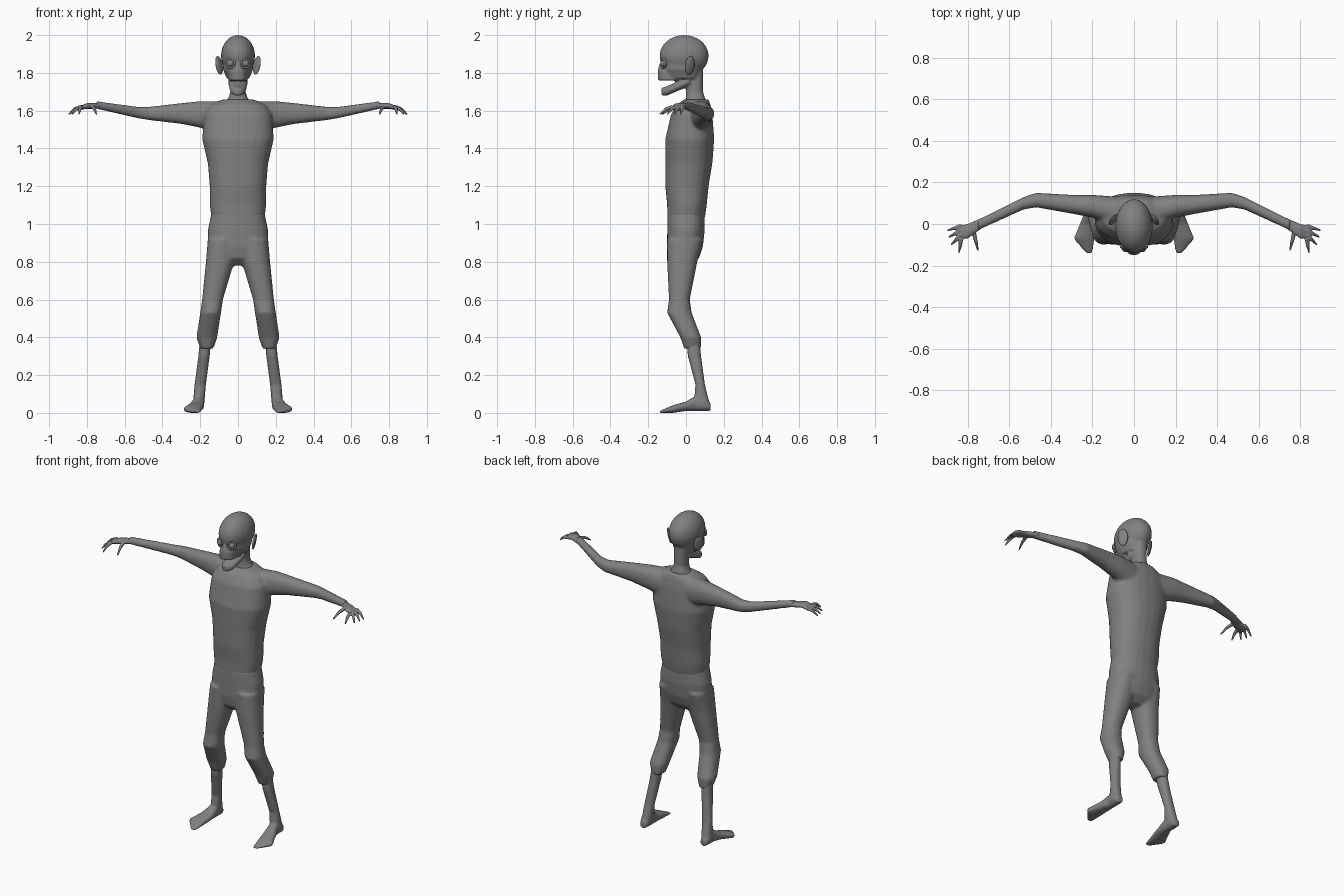
import bpy, bmesh, math
from mathutils import Matrix, Vector

default = bpy.data.objects.get("Cube")
if default:
    bpy.data.objects.remove(default)

color = (0.22, 0.22, 0.22, 1)
grey = bpy.data.materials.new("plain grey")
grey.use_nodes = True
grey.diffuse_color = color
grey.node_tree.nodes["Principled BSDF"].inputs["Base Color"].default_value = color


def rounded(angle, power):
    """Point on a unit superellipse."""
    return [math.copysign(abs(k) ** (2 / power), k) for k in (math.cos(angle), math.sin(angle))]


def loft(bm, axis, rings, side=1, power=2.3, sides=24):
    """Skin rings (position, low u, high u, low v, high v) along an axis.
    Rings with one value fewer are symmetric in u. The side mirrors x."""
    loops = []
    for position, *span, low_v, high_v in rings:
        low_u, high_u = span if len(span) == 2 else (-span[0], span[0])
        loop = []
        for i in range(sides):
            across, along = rounded(math.tau * (i + 0.5) / sides, power)
            u = (low_u + high_u + across * (high_u - low_u)) / 2
            v = (low_v + high_v + along * (high_v - low_v)) / 2
            x, y, z = {"x": (position, u, v), "y": (u, position, v), "z": (u, v, position)}[axis]
            loop.append(bm.verts.new((x * side, y, z)))
        loops.append(loop)
    for lower, upper in zip(loops, loops[1:]):
        for i in range(sides):
            j = (i + 1) % sides
            bm.faces.new((lower[i], lower[j], upper[j], upper[i]))
    bm.faces.new(loops[0])
    bm.faces.new(loops[-1])


def ball(bm, center, size, turn=Matrix()):
    matrix = Matrix.Translation(center) @ turn @ Matrix.Diagonal((*size, 1))
    bmesh.ops.create_uvsphere(bm, u_segments=24, v_segments=16, radius=1, matrix=matrix)


def taper(bm, start, end, start_radius, end_radius):
    """Cone between two points."""
    span = end - start
    turn = span.to_track_quat("Z", "Y").to_matrix().to_4x4()
    matrix = Matrix.Translation((start + end) / 2) @ turn
    bmesh.ops.create_cone(bm, cap_ends=True, segments=10, radius1=start_radius,
                          radius2=end_radius, depth=span.length, matrix=matrix)


def finish(name, bm, voxel=None, relax=3):
    """Make the object; a voxel size fuses overlapping volumes into one skin."""
    bmesh.ops.recalc_face_normals(bm, faces=bm.faces)
    mesh = bpy.data.meshes.new(name)
    bm.to_mesh(mesh)
    bm.free()
    for polygon in mesh.polygons:
        polygon.use_smooth = True
    mesh.materials.append(grey)
    part = bpy.data.objects.new(name, mesh)
    bpy.context.collection.objects.link(part)
    if voxel:
        fuse = part.modifiers.new("fuse", "REMESH")
        fuse.mode = "VOXEL"
        fuse.voxel_size = voxel
        fuse.use_smooth_shade = True
        soften = part.modifiers.new("soften", "SMOOTH")
        soften.iterations = relax


sides_of_body = ((1, "left"), (-1, "right"))

# Shirt: torso and both sleeved arms fused together
torso = [
    (1.03, .14, -.1, .1), (1.1, .15, -.1, .11), (1.2, .15, -.11, .12),
    (1.32, .16, -.11, .14), (1.45, .19, -.11, .15), (1.58, .18, -.08, .14),
    (1.63, .15, -.05, .13), (1.66, .08, -.01, .12),
]
arm = [
    (.06, -.02, .13, 1.47, 1.65), (.2, .03, .14, 1.51, 1.65),
    (.3, .05, .14, 1.53, 1.64), (.47, .08, .15, 1.55, 1.62),
    (.53, .07, .13, 1.56, 1.62), (.75, -.03, .02, 1.61, 1.65),
]
bm = bmesh.new()
loft(bm, "z", torso)
for side, word in sides_of_body:
    loft(bm, "x", arm, side)
finish("shirt", bm, .009)

# Trousers: hips and two cropped legs
hips = [
    (1.06, .14, -.1, .1), (.97, .16, -.1, .1), (.88, .16, -.1, .09),
    (.82, .15, -.09, .07), (.78, .06, -.05, .03),
]
leg = [
    (.92, .01, .16, -.1, .09), (.8, .02, .17, -.1, .06), (.6, .08, .19, -.09, .02),
    (.53, .09, .2, -.1, .03), (.4, .11, .22, -.03, .08), (.34, .13, .2, -.01, .08),
]
bm = bmesh.new()
loft(bm, "z", hips)
for side, word in sides_of_body:
    loft(bm, "z", leg, side)
finish("trousers", bm, .009)

# Bare lower legs with splayed feet
shin = [
    (.4, .14, .2, 0, .07), (.3, .15, .21, .01, .08),
    (.15, .17, .23, .05, .1), (.03, .18, .24, .04, .13),
]
foot = [
    (.13, .19, .23, .01, .05), (.1, .18, .24, .01, .09), (.05, .18, .24, .01, .09),
    (0, .18, .26, .01, .06), (-.07, .19, .29, 0, .04), (-.14, .2, .23, 0, .01),
]
for side, word in sides_of_body:
    bm = bmesh.new()
    loft(bm, "z", shin, side)
    loft(bm, "y", foot, side)
    finish(word + "_shin_and_foot", bm, .006)

# Head: cranium, cheeks, muzzle, hanging jaw and neck fused together
cheeks = [(1.88, .08, -.12, .08), (1.82, .08, -.12, .08), (1.77, .06, -.1, .07)]
muzzle = [(1.85, .01, -.14, -.06), (1.81, .05, -.15, 0), (1.76, .05, -.15, 0)]
jaw = [
    (.02, .05, 1.73, 1.79), (-.03, .05, 1.71, 1.76),
    (-.1, .04, 1.68, 1.73), (-.13, .02, 1.68, 1.72),
]
neck = [(1.82, .04, 0, .09), (1.7, .04, 0, .09), (1.67, .05, 0, .1), (1.63, .08, -.01, .11)]
bm = bmesh.new()
ball(bm, (0, -.01, 1.89), (.09, .13, .11))
for rings in (cheeks, muzzle, neck):
    loft(bm, "z", rings)
loft(bm, "y", jaw)
finish("head", bm, .006)

# Eyes with raised lids, and ears
for side, word in sides_of_body:
    bm = bmesh.new()
    ball(bm, (.04 * side, -.115, 1.85), (.02, .02, .02))
    finish(word + "_eye", bm)

    bpy.ops.mesh.primitive_torus_add(
        major_radius=.024, minor_radius=.006, major_segments=24, minor_segments=8,
        location=(.04 * side, -.12, 1.85), rotation=(math.pi / 2, 0, .4 * side))
    lid = bpy.context.object
    lid.name = word + "_eyelid"
    lid.data.materials.append(grey)
    bpy.ops.object.shade_smooth()

    bm = bmesh.new()
    tilt = Matrix.Rotation(.6 * side, 4, "Z") @ Matrix.Rotation(.2 * side, 4, "Y")
    ball(bm, (.1 * side, .02, 1.84), (.01, .03, .05), tilt)
    finish(word + "_ear", bm)

# Hands: a flat palm with four fanned, drooping fingers and a thumb
palm = [
    (.73, -.02, .03, 1.61, 1.64), (.8, -.07, 0, 1.61, 1.64), (.85, -.07, -.01, 1.6, 1.62),
]
for side, word in sides_of_body:
    bm = bmesh.new()
    loft(bm, "x", palm, side)
    for i, angle in enumerate((.3, .5, .8, 1.4, 1.8)):
        thumb = i == 4
        base = Vector((.77 if thumb else .83, -.04 if thumb else -.01 - .02 * i, 1.62))
        reach = Vector((math.cos(angle), -math.sin(angle), 0)) * (.09 if thumb else .07)
        knuckle = base + reach / 2 - Vector((0, 0, .01))
        tip = base + reach - Vector((0, 0, .04))
        for point in (base, knuckle, tip):
            point.x *= side
        taper(bm, base, knuckle, .011, .009)
        taper(bm, knuckle, tip, .009, .004)
    finish(word + "_hand", bm, .004, 2)
